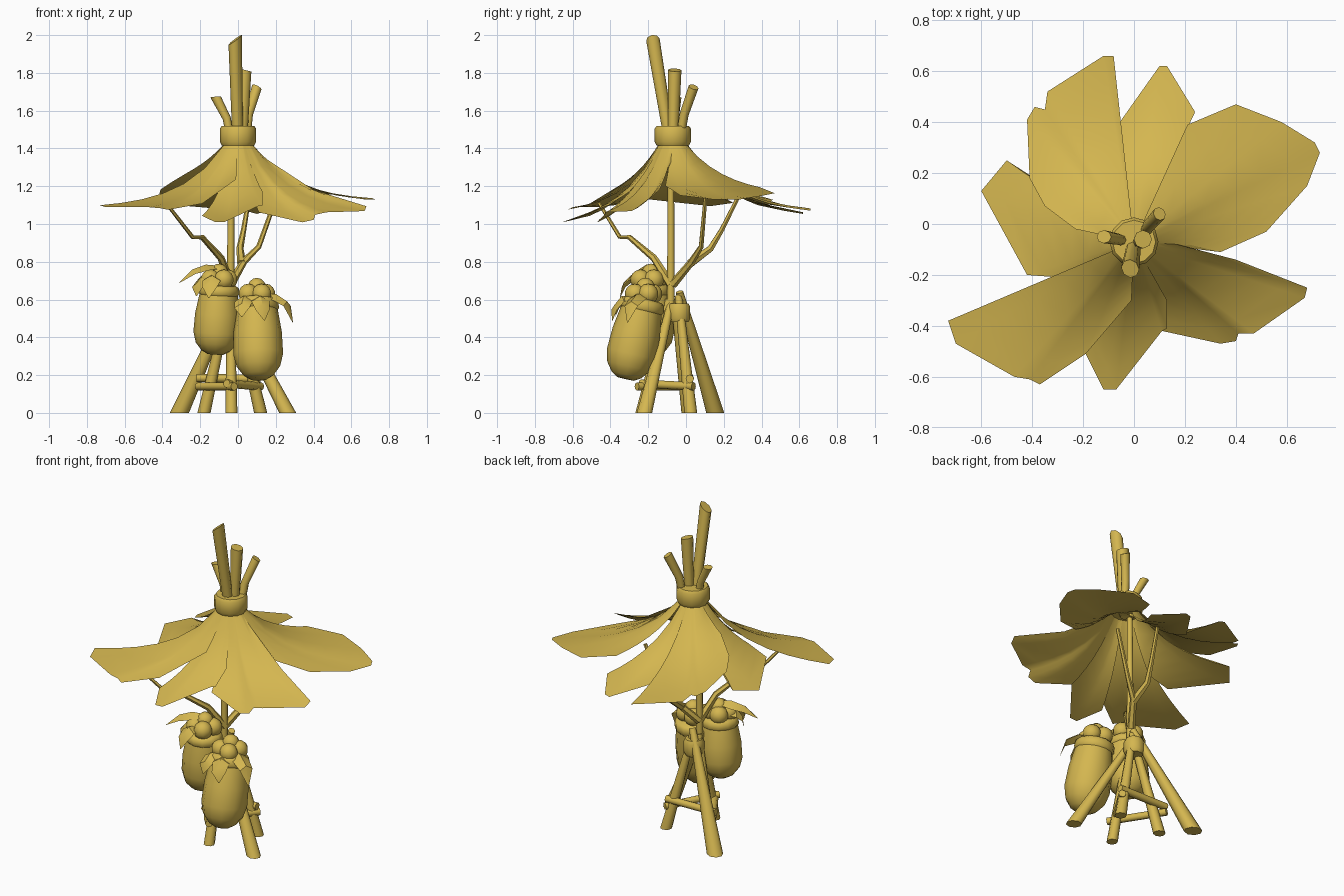
import bpy, bmesh, math
from mathutils import Vector

if "Cube" in bpy.data.objects:
    bpy.data.objects.remove(bpy.data.objects["Cube"])

gold = bpy.data.materials.new("straw_gold")
gold.use_nodes = True
COLOR = (0.66, 0.47, 0.08, 1)
gold.diffuse_color = COLOR
gold.node_tree.nodes["Principled BSDF"].inputs["Base Color"].default_value = COLOR


def finish(bm, name, closed=True, angle=40):
    if closed:
        bmesh.ops.recalc_face_normals(bm, faces=bm.faces)
    mesh = bpy.data.meshes.new(name)
    bm.to_mesh(mesh)
    bm.free()
    mesh.materials.append(gold)
    ob = bpy.data.objects.new(name, mesh)
    bpy.context.collection.objects.link(ob)
    bpy.ops.object.select_all(action='DESELECT')
    ob.select_set(True)
    bpy.context.view_layer.objects.active = ob
    bpy.ops.object.shade_smooth_by_angle(angle=math.radians(angle))
    return ob


def tube(name, path, radii, sides=8, slant=0.0, level_start=False, angle=50):
    """Capped tube, one radius per point; slant tilts the end cut, level_start cuts the foot flat."""
    pts = [Vector(p) for p in path]
    bm = bmesh.new()
    rings = []
    for i, p in enumerate(pts):
        d = (pts[min(i + 1, len(pts) - 1)] - pts[max(i - 1, 0)]).normalized()
        side = d.cross(Vector((0, 1, 0))).normalized()
        up = side.cross(d)
        ring = []
        for k in range(sides):
            a = math.tau * k / sides
            off = (side * math.cos(a) + up * math.sin(a)) * radii[i]
            if i == 0 and level_start:
                off -= d * (off.z / d.z)
            if i == len(pts) - 1:
                off += d * (off.x * slant)
            ring.append(bm.verts.new(p + off))
        rings.append(ring)
    for r0, r1 in zip(rings, rings[1:]):
        for k in range(sides):
            j = (k + 1) % sides
            bm.faces.new((r0[k], r0[j], r1[j], r1[k]))
    bm.faces.new(rings[0])
    bm.faces.new(rings[-1])
    return finish(bm, name, angle=angle)


def ball(name, loc, r):
    bm = bmesh.new()
    bmesh.ops.create_uvsphere(bm, u_segments=10, v_segments=7, radius=r)
    bmesh.ops.translate(bm, verts=bm.verts, vec=loc)
    return finish(bm, name, angle=80)


def leaf(name, path, width):
    """Thin pointed drooping leaf with a raised midrib."""
    pts = [Vector(p) for p in path]
    bm = bmesh.new()
    rows = []
    for i, p in enumerate(pts):
        d = pts[min(i + 1, len(pts) - 1)] - pts[max(i - 1, 0)]
        side = d.cross(Vector((0, 0, 1))).normalized()
        w = width * (0.6, 1.0, 0.8, 0.05)[i]
        drop = Vector((0, 0, -0.6 * w))
        rows.append([bm.verts.new(q) for q in (p - side * w + drop, p, p + side * w + drop)])
    for a, b in zip(rows, rows[1:]):
        for k in (0, 1):
            bm.faces.new((a[k], a[k + 1], b[k + 1], b[k]))
    return finish(bm, name, closed=False)


# Roof petals: a fan around the hub, falling along a curved slope
HUB = Vector((0, -0.07))


def petal(name, outline, fall_start, fall_end):
    bm = bmesh.new()
    rows, steps = [], 6
    for i, p in enumerate(outline):
        fall = fall_start + (fall_end - fall_start) * i / (len(outline) - 1)
        out = Vector(p) - HUB
        inner = out.normalized() * 0.07
        row = []
        for s in range(steps + 1):
            q = inner.lerp(out, s / steps)
            z = 1.43 - fall * (1 - math.exp(-(q.length - 0.07) / 0.25))
            row.append(bm.verts.new((HUB.x + q.x, HUB.y + q.y, z)))
        rows.append(row)
    for a, b in zip(rows, rows[1:]):
        for s in range(steps):
            bm.faces.new((a[s], a[s + 1], b[s + 1], b[s]))
    return finish(bm, name, closed=False, angle=60)


petal("petal_left_back", [(.17, -.07), (.34, -.11), (.52, -.03), (.68, .15), (.73, .28), (.71, .32),
                          (.58, .40), (.40, .47), (.21, .39)], .35, .285)
petal("petal_back", [(.24, .44), (.13, .62), (.10, .62), (-.07, .38)], .39, .42)
petal("petal_right_back", [(-.07, .40), (-.08, .66), (-.12, .66), (-.34, .52), (-.35, .45),
                           (-.39, .46), (-.42, .41), (-.41, .18), (-.35, .07), (-.23, -.02)], .40, .28)
petal("petal_right", [(-.43, .20), (-.50, .25), (-.60, .13), (-.42, -.20), (-.29, -.21)], .35, .40)
petal("petal_right_front", [(-.73, -.38), (-.70, -.47), (-.47, -.60), (-.41, -.61),
                            (-.37, -.63), (-.19, -.51), (-.01, -.30)], .35, .41)
petal("petal_front", [(-.19, -.51), (-.12, -.65), (-.07, -.65), (.11, -.42), (.13, -.41),
                      (.13, -.30)], .48, .48)
petal("petal_left_front", [(.11, -.42), (.34, -.47), (.40, -.46), (.41, -.43), (.47, -.43),
                           (.67, -.29), (.68, -.25), (.40, -.14), (.17, -.08)], .53, .31)

# Collar and bundled pole tops
tube("roof_collar", [(0, -.07, 1.415), (0, -.07, 1.435), (0, -.07, 1.505), (0, -.07, 1.52)],
     [.085, .096, .096, .085], sides=12)
tube("tall_pole_top", [(.0, -.08, 1.40), (-.015, -.175, 1.975)], [.028, .036], slant=.7)
tube("middle_pole_top", [(.02, -.07, 1.40), (.035, -.06, 1.815)], [.026, .036], slant=-.2)
tube("left_pole_top", [(.04, -.04, 1.40), (.055, -.01, 1.58), (.10, .04, 1.725)],
     [.022, .024, .027], slant=-.2)
tube("right_pole_top", [(-.03, -.07, 1.40), (-.06, -.06, 1.56), (-.118, -.05, 1.672)],
     [.02, .022, .026], slant=-.5)

# Centre pole and roof braces
tube("centre_pole", [(-.04, -.08, .5), (-.035, -.08, 1.45)], [.021, .016])
BRACES = {
    "front_brace": [(-.04, -.08, .68), (-.09, -.17, .82), (-.19, -.30, .93), (-.24, -.35, .93),
                    (-.38, -.46, 1.11)],
    "left_brace": [(-.04, -.07, .68), (.03, .03, .80), (.11, .08, .88), (.21, .105, 1.16)],
    "back_brace": [(.02, .02, .79), (.01, .13, .87), (.03, .19, .97), (.06, .28, 1.15)],
}
for name, path in BRACES.items():
    tube(name, path, [.024, .019, .014, .011, .009][:len(path)], sides=6)

# Two wide legs and an inner tripod, tied at a knot
LEGS = {
    "wide_front_leg": ((.263, -.22), (-.04, -.08, .58), .040),
    "wide_back_leg": ((-.31, .155), (-.02, -.035, .64), .046),
    "tripod_front_leg": ((-.035, -.235), (-.04, -.09, .60), .032),
    "tripod_right_leg": ((-.18, .01), (-.045, -.06, .60), .034),
    "tripod_left_leg": ((.12, .025), (-.025, -.04, .62), .034),
}
for name, ((x, y), top, r) in LEGS.items():
    tube(name, [(x, y, 0), top], [r, .02], level_start=True)
tube("leg_knot", [(-.03, -.035, .48), (-.03, -.035, .50), (-.03, -.035, .56), (-.03, -.035, .58)],
     [.05, .06, .06, .05], sides=10)

# Rods lashed across the tripod
RODS = {
    "back_rod": [(-.22, .02, .185), (.12, .02, .18)],
    "right_rod": [(-.21, .04, .14), (-.02, -.26, .14)],
    "left_rod": [(-.06, -.24, .155), (.12, .04, .14)],
}
for name, path in RODS.items():
    tube(name, path, [.022, .022])


# Hanging baskets filled with round fruit
def basket(name, bottom, top, size):
    b, t = Vector(bottom), Vector(top)
    profile = [(0, .045), (.05, .08), (.16, .115), (.32, .132), (.6, .128), (.85, .112), (1, .1)]
    tube(name + "_body", [b.lerp(t, f) for f, _ in profile], [r * size for _, r in profile],
         sides=12, angle=45)
    rim = [b.lerp(t, f) for f in (.88, .91, 1.0, 1.03)]
    tube(name + "_rim", rim, [r * size for r in (.108, .117, .112, .095)], sides=12)
    for k in range(4):
        a = math.tau * k / 4 + .5
        ball(f"{name}_fruit_{k + 1}",
             t + Vector((.052 * math.cos(a), .052 * math.sin(a), .04)), .054)
    ball(name + "_fruit_top", t + Vector((0, .01, .075)), .05)


basket("left_basket", (.11, -.32, .18), (.10, -.225, .59), 1)
basket("right_basket", (-.12, -.18, .31), (-.1, -.195, .665), .93)

# Drooping leaves round the basket rims
LEAVES = {
    "left_outer_leaf": [(.13, -.22, .63), (.20, -.26, .63), (.26, -.29, .59), (.29, -.31, .48)],
    "left_front_leaf": [(.10, -.27, .62), (.12, -.34, .62), (.13, -.38, .57), (.14, -.39, .49)],
    "left_inner_leaf": [(.06, -.25, .62), (.03, -.32, .62), (.02, -.36, .58), (.02, -.375, .51)],
    "right_outer_leaf": [(-.11, -.19, .78), (-.17, -.21, .785), (-.24, -.24, .76), (-.31, -.27, .69)],
    "right_front_leaf": [(-.12, -.23, .72), (-.14, -.29, .73), (-.15, -.33, .69), (-.155, -.35, .61)],
    "right_side_leaf": [(-.14, -.20, .72), (-.19, -.23, .73), (-.215, -.25, .69), (-.22, -.26, .62)],
}
for name, path in LEAVES.items():
    leaf(name, path, .05)
